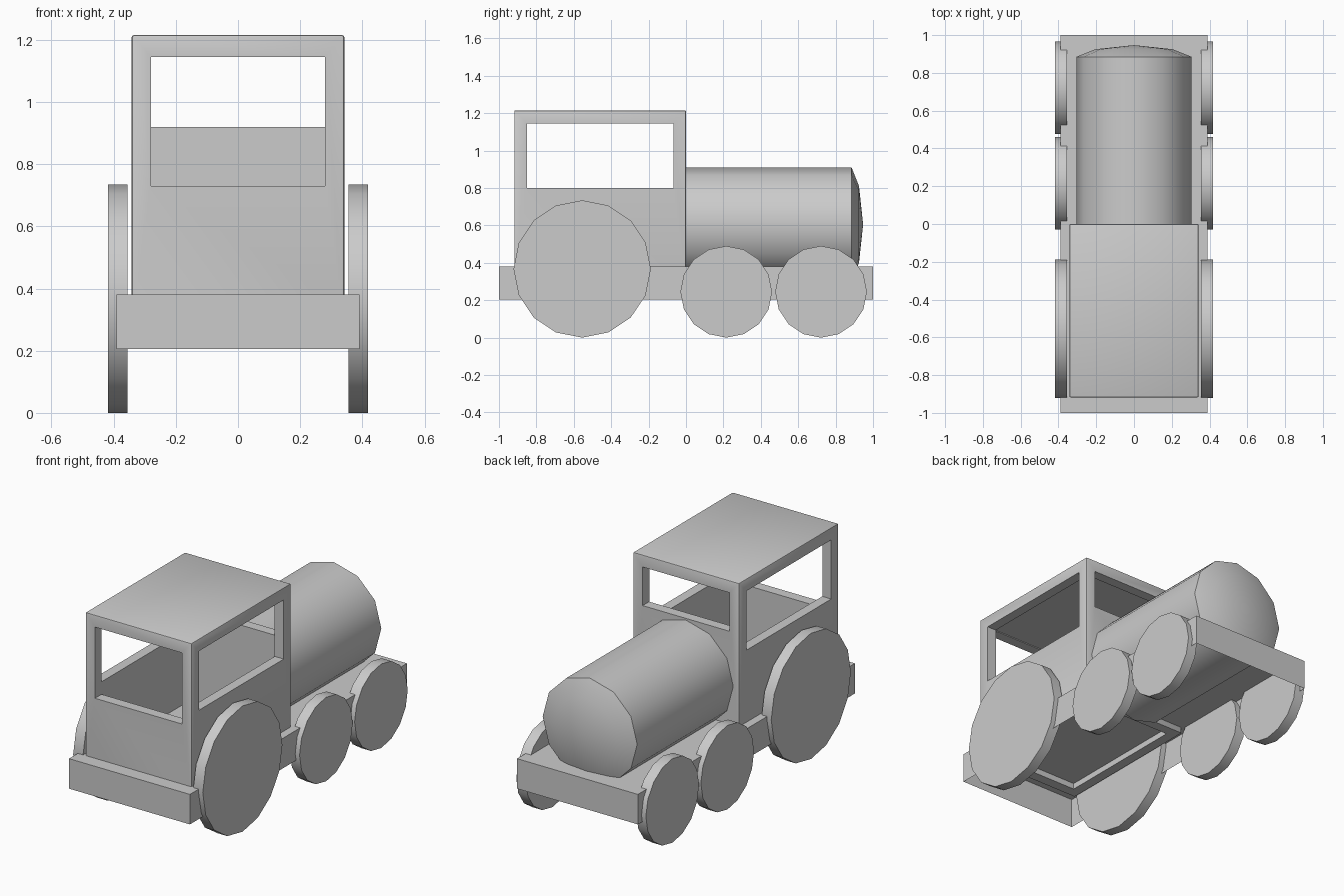
import bpy, bmesh, math
from mathutils import Matrix

if "Cube" in bpy.data.objects:
    bpy.data.objects.remove(bpy.data.objects["Cube"])


def make_object(name, bm):
    bmesh.ops.recalc_face_normals(bm, faces=bm.faces)
    mesh = bpy.data.meshes.new(name)
    bm.to_mesh(mesh)
    bm.free()
    obj = bpy.data.objects.new(name, mesh)
    bpy.context.collection.objects.link(obj)
    return obj


def box_bm(lo, hi):
    bm = bmesh.new()
    bmesh.ops.create_cube(bm, size=1)
    for v in bm.verts:
        v.co = [(a + b) / 2 + c * (b - a) for a, b, c in zip(lo, hi, v.co)]
    return bm


def smooth(obj, degrees=40):
    bpy.ops.object.select_all(action='DESELECT')
    obj.select_set(True)
    bpy.context.view_layer.objects.active = obj
    bpy.ops.object.shade_smooth_by_angle(angle=math.radians(degrees))


def cut(obj, lo, hi):
    cutter = make_object("cutter", box_bm(lo, hi))
    cutter.hide_render = True
    mod = obj.modifiers.new("cut", 'BOOLEAN')
    mod.operation = 'DIFFERENCE'
    mod.solver = 'EXACT'
    mod.object = cutter
    bpy.context.view_layer.objects.active = obj
    bpy.ops.object.modifier_apply(modifier=mod.name)
    bpy.data.objects.remove(cutter)


# Chassis: thin shell, open underneath
bm = box_bm((-0.39, -1, 0.205), (0.39, 1, 0.38))
bottom = min(bm.faces, key=lambda f: f.calc_center_median().z)
bmesh.ops.delete(bm, geom=[bottom], context='FACES_ONLY')
make_object("chassis", bm)

# Cabin: softly bevelled box, hollowed from below, with four windows
bm = box_bm((-0.342, -0.918, 0.345), (0.342, 0, 1.215))
edges = [e for e in bm.edges if max(v.co.z for v in e.verts) > 1]
bmesh.ops.bevel(bm, geom=edges, offset=0.007, segments=2, profile=0.5, affect='EDGES')
cabin = make_object("cabin", bm)
cut(cabin, (-0.284, -0.857, 0.2), (0.284, -0.06, 1.15))
cut(cabin, (-0.28, -1.1, 0.73), (0.28, -0.5, 1.145))    # front window
cut(cabin, (-0.28, -0.5, 0.92), (0.28, 0.2, 1.145))     # rear window
cut(cabin, (-0.5, -0.85, 0.80), (0.5, -0.067, 1.145))   # side windows
smooth(cabin)

# Boiler: twelve-sided barrel with a shallow domed end
bm = bmesh.new()
profile = [(0.0, 0.0), (0.305, 0.0), (0.305, 0.885), (0.205, 0.925), (0.0, 0.947)]
verts = [bm.verts.new((0, y, 0.605 + r)) for r, y in profile]
outline = [bm.edges.new(pair) for pair in zip(verts, verts[1:])]
bmesh.ops.spin(bm, geom=verts + outline, cent=(0, 0, 0.605), axis=(0, 1, 0),
               angle=2 * math.pi, steps=12)
bmesh.ops.remove_doubles(bm, verts=bm.verts, dist=0.0005)
smooth(make_object("boiler", bm))

# Wheels: sixteen-sided discs, three on each side
for name, y, r in (("large_wheel", -0.555, 0.367),
                   ("middle_wheel", 0.215, 0.245),
                   ("rear_wheel", 0.722, 0.245)):
    for side, label in ((-1, "left"), (1, "right")):
        bm = bmesh.new()
        place = Matrix.Translation((side * 0.387, y, r)) @ Matrix.Rotation(math.pi / 2, 4, 'Y')
        bmesh.ops.create_cone(bm, cap_ends=True, segments=16, radius1=r, radius2=r,
                              depth=0.062, matrix=place)
        smooth(make_object(f"{label}_{name}", bm))
